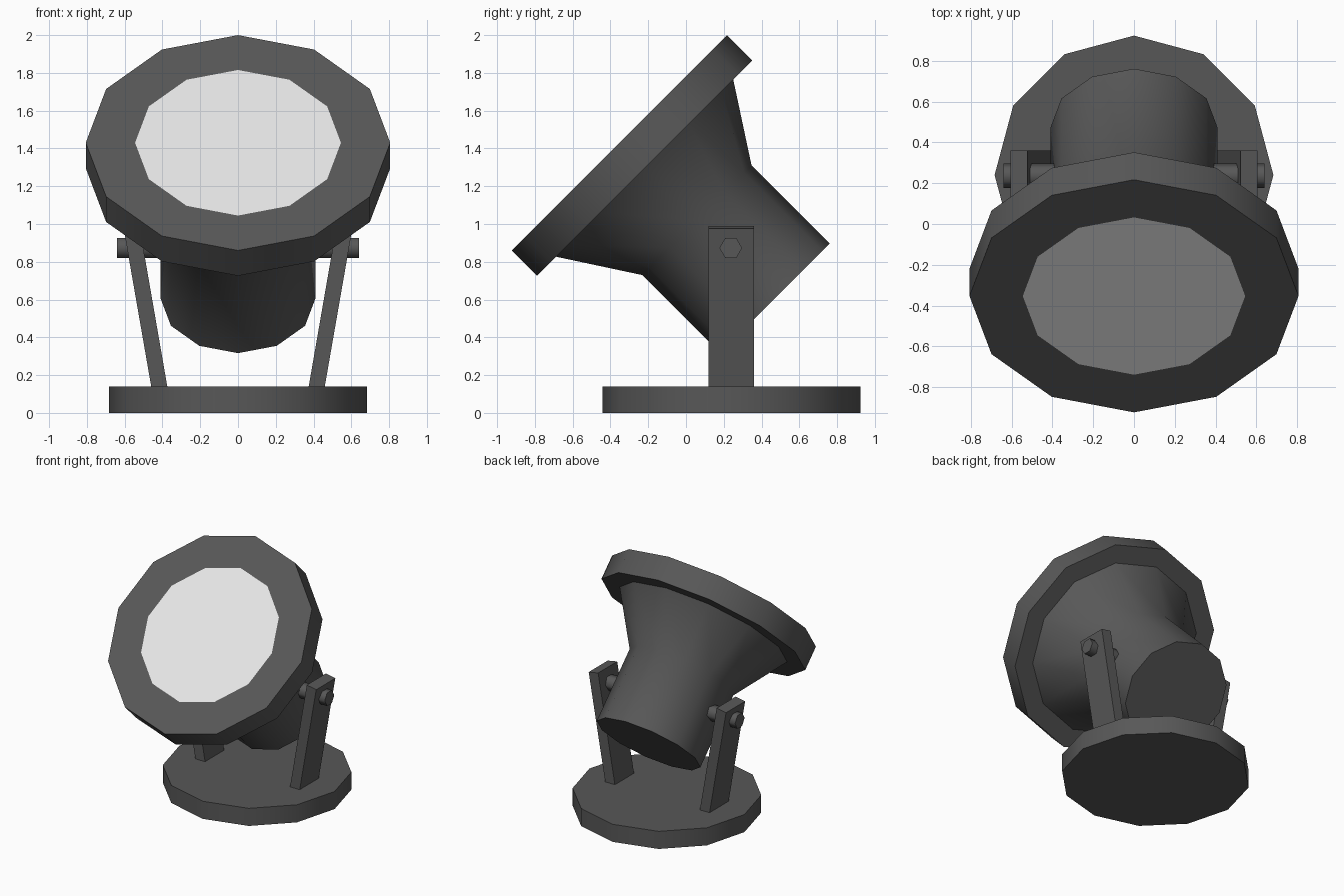
import bpy, bmesh, math
from mathutils import Matrix

if "Cube" in bpy.data.objects:
    bpy.data.objects.remove(bpy.data.objects["Cube"])


def material(name, v):
    m = bpy.data.materials.new(name)
    m.diffuse_color = (v, v, v, 1)
    m.use_nodes = True
    m.node_tree.nodes["Principled BSDF"].inputs["Base Color"].default_value = m.diffuse_color
    return m


dark = material("dark_grey_metal", 0.097)
pale = material("pale_glass", 0.8)


def finish(bm, name, mat, matrix=Matrix(), smooth=None):
    bmesh.ops.recalc_face_normals(bm, faces=bm.faces[:])
    bm.transform(matrix)
    me = bpy.data.meshes.new(name)
    bm.to_mesh(me)
    bm.free()
    me.materials.append(mat)
    ob = bpy.data.objects.new(name, me)
    bpy.context.collection.objects.link(ob)
    if smooth:
        bpy.ops.object.select_all(action='DESELECT')
        ob.select_set(True)
        bpy.context.view_layer.objects.active = ob
        bpy.ops.object.shade_smooth_by_angle(angle=math.radians(smooth))
    return ob


def lathe(name, profile, sides, mat, matrix, smooth=36, cap_first=True):
    """Spin (radius, height) points around local z; the last ring is capped."""
    bm = bmesh.new()
    rings = []
    for r, h in profile:
        rings.append([bm.verts.new((r * math.cos(math.tau * i / sides),
                                    r * math.sin(math.tau * i / sides), h))
                      for i in range(sides)])
    for a, b in zip(rings, rings[1:]):
        for i in range(sides):
            j = (i + 1) % sides
            bm.faces.new((a[i], a[j], b[j], b[i]))
    bm.faces.new(rings[-1])
    if cap_first:
        bm.faces.new(rings[0][::-1])
    return finish(bm, name, mat, matrix, smooth)


# Round base
lathe("base", [(0.683, 0), (0.683, 0.14)], 12, dark,
      Matrix.Translation((0, 0.24, 0)))

# Lamp head, tilted 45 degrees, origin at the centre of its front face
tilt = Matrix.Translation((0, -0.353, 1.43)) @ Matrix.Rotation(math.radians(45), 4, 'X')
lathe("lamp_housing",
      [(0.545, 0), (0.806, 0), (0.806, -0.19), (0.663, -0.19), (0.41, -0.58), (0.41, -1.165)],
      12, dark, tilt, cap_first=False)

# Glass, flush with the rim
bm = bmesh.new()
bmesh.ops.create_circle(bm, cap_ends=True, segments=12, radius=0.545)
finish(bm, "lens", pale, tilt)

# Leaning arms and hexagonal pivot bolts on both sides
for side, s in (("left", -1), ("right", 1)):
    bm = bmesh.new()
    section = [(0.350, 0), (0.435, 0), (0.605, 0.975), (0.522, 0.99)]
    ends = [[bm.verts.new((s * x, y, z)) for x, z in section] for y in (0.12, 0.36)]
    for e in ends:
        bm.faces.new(e)
    for i in range(4):
        j = (i + 1) % 4
        bm.faces.new((ends[0][i], ends[0][j], ends[1][j], ends[1][i]))
    finish(bm, side + "_arm", dark)

    bolt = (Matrix.Translation((0, 0.237, 0.873))
            @ Matrix.Rotation(s * math.pi / 2, 4, 'Y')
            @ Matrix.Rotation(math.pi / 2, 4, 'Z'))
    lathe(side + "_bolt", [(0.06, 0.36), (0.06, 0.64)], 6, dark, bolt, smooth=65)
